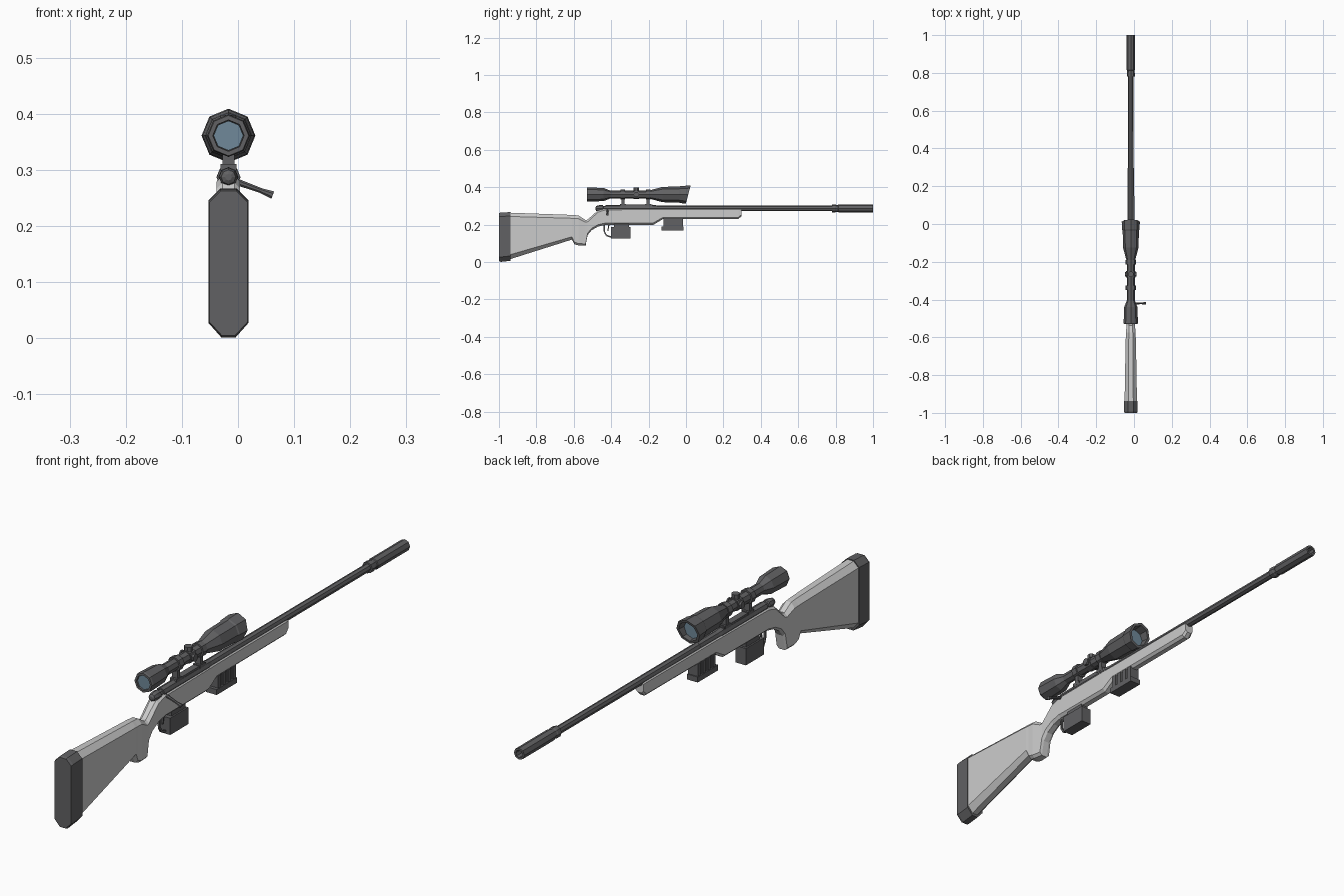
import bpy, bmesh, math
from mathutils import Vector

if "Cube" in bpy.data.objects:
    bpy.data.objects.remove(bpy.data.objects["Cube"])

CX = -0.017      # centre line of the rifle
BORE = 0.287     # height of barrel axis
SIGHT = 0.361    # height of scope axis

lens_mat = bpy.data.materials.new("lens_blue")
lens_mat.diffuse_color = (0.16, 0.25, 0.32, 1)
lens_mat.use_nodes = True
lens_mat.node_tree.nodes["Principled BSDF"].inputs["Base Color"].default_value = lens_mat.diffuse_color
dark = bpy.data.materials.new("dark_metal")
dark.diffuse_color = (0.12, 0.12, 0.125, 1)
dark.use_nodes = True
dark.node_tree.nodes["Principled BSDF"].inputs["Base Color"].default_value = dark.diffuse_color


def loft(name, rings, mat=None):
    """Skin a list of equal-length vertex rings and cap both ends."""
    bm = bmesh.new()
    vs = [[bm.verts.new(p) for p in r] for r in rings]
    n = len(rings[0])
    for a, b in zip(vs, vs[1:]):
        for i in range(n):
            j = (i + 1) % n
            bm.faces.new((a[i], a[j], b[j], b[i]))
    bm.faces.new(vs[0])
    bm.faces.new(vs[-1])
    bmesh.ops.recalc_face_normals(bm, faces=bm.faces)
    me = bpy.data.meshes.new(name)
    bm.to_mesh(me)
    bm.free()
    ob = bpy.data.objects.new(name, me)
    bpy.context.collection.objects.link(ob)
    if mat:
        me.materials.append(mat)
    return ob


def lathe(name, profile, z, n=8, mat=dark):
    """Turn (y, radius[, slant]) points round an axis along y."""
    rings = []
    for p in profile:
        y, r = p[:2]
        slant = p[2] if len(p) > 2 else 0
        ring = []
        for i in range(n):
            a = 2 * math.pi * i / n
            dz = r * math.sin(a)
            ring.append((CX + r * math.cos(a), y + slant * dz, z + dz))
        rings.append(ring)
    return loft(name, rings, mat)


def rod(name, a, b, r1, r2, n=8, mat=dark):
    """Tapered rod between two points."""
    a, b = Vector(a), Vector(b)
    q = (b - a).to_track_quat('Z', 'Y')
    ring = lambda c, r: [c + q @ Vector((r * math.cos(t), r * math.sin(t), 0))
                         for t in [2 * math.pi * (i + .5) / n for i in range(n)]]
    return loft(name, [ring(a, r1), ring(b, r2)], mat)


def box(name, hw, y0, y1, z0, z1, mat=dark):
    ring = lambda y: [(CX - hw, y, z0), (CX + hw, y, z0), (CX + hw, y, z1), (CX - hw, y, z1)]
    return loft(name, [ring(y0), ring(y1)], mat)


def section(y, top, bot, hw, ct, cb):
    """Eight-sided stock section, chamfered by ct at the top and cb below."""
    t, b = max(hw - ct, hw * .4), max(hw - cb, hw * .35)
    half = [(b, bot), (hw, bot + cb), (hw, top - ct), (t, top)]
    return [(CX + x, y, z) for x, z in half] + [(CX - x, y, z) for x, z in reversed(half)]


# Stock with grip and forearm
loft("stock", [section(*s) for s in [
    (-0.945, .264, .014, .033, .020, .024),
    (-0.610, .252, .120, .027, .018, .015),
    (-0.597, .251, .095, .026, .018, .012),
    (-0.575, .249, .089, .026, .017, .010),
    (-0.537, .225, .087, .022, .012, .010),
    (-0.526, .227, .144, .021, .012, .010),
    (-0.505, .246, .170, .021, .012, .010),
    (-0.470, .277, .190, .021, .010, .010),
    (-0.430, .285, .199, .021, .006, .010),
    (-0.175, .285, .199, .020, .004, .010),
    (-0.125, .285, .229, .019, .004, .009),
    (0.280, .285, .230, .018, .004, .009),
    (0.297, .283, .246, .016, .004, .008)]])

# Butt pad
loft("butt_pad", [section(*s) for s in [
    (-1.0, .262, .005, .034, .020, .024),
    (-0.99, .265, .001, .0355, .021, .026),
    (-0.937, .267, .007, .0355, .021, .026)]], dark)

# Barrel, suppressor, receiver and bolt
lathe("barrel", [(-0.05, .015), (0.80, .0145)], BORE)
lathe("suppressor", [(0.78, .014), (0.78, .021), (0.80, .021), (0.803, .019), (0.812, .019),
                     (0.815, .0215), (1.0, .0215), (1.0, .014), (0.93, .013)], BORE)
lathe("receiver", [(-0.43, .018), (-0.17, .018), (-0.15, .0155), (-0.04, .0155)], BORE)
lathe("bolt", [(-0.484, .006), (-0.48, .013), (-0.465, .017), (-0.445, .017), (-0.442, .013),
               (-0.42, .013)], BORE)
rod("bolt_handle", (CX, -0.42, .284), (0.048, -0.42, .2605), .007, .0045)
rod("bolt_knob", (0.042, -0.42, .2625), (0.062, -0.42, .255), .005, .0075)

# Scope body with hollow ends and slanted objective hood
lathe("scope_body", [
    (-0.522, .027), (-0.53, .028), (-0.53, .036), (-0.523, .038), (-0.44, .035), (-0.405, .021),
    (-0.20, .021), (-0.125, .041), (-0.035, .043), (-0.03, .046), (0.012, .048, .26),
    (0.012, .038, .26), (-0.02, .036)], SIGHT)
lathe("rear_lens", [(-0.525, .0265), (-0.515, .0265)], SIGHT, mat=lens_mat)
lathe("front_lens", [(-0.022, .035), (-0.015, .035)], SIGHT, mat=lens_mat)

# Scope mounts: clamp rings on posts over a rail
for label, y in (("rear", -0.338), ("front", -0.203)):
    lathe(label + "_scope_ring", [(y - .012, .027), (y + .012, .027)], SIGHT)
    box(label + "_scope_post", .011, y - .008, y + .008, .300, .338)
    box(label + "_mount_foot", .014, y - .016, y + .016, .298, .310)
box("mount_rail", .012, -0.32, -0.18, .294, .307)

# Adjustment turrets
ty = -0.266
lathe("turret_collar", [(ty - .016, .025), (ty + .016, .025)], SIGHT)
rod("top_turret", (CX, ty, SIGHT), (CX, ty, .398), .015, .015)
for label, s in (("left", -1), ("right", 1)):
    rod(label + "_turret", (CX, ty, SIGHT), (CX + s * .030, ty, SIGHT), .014, .014)

# Rear box with trigger guard and trigger
box("rear_box", .021, -0.402, -0.296, .125, .187)
box("rear_box_neck", .015, -0.385, -0.305, .18, .205)
guard = [(-0.438, .203), (-0.436, .160), (-0.425, .142), (-0.398, .133)]
for i, (a, b) in enumerate(zip(guard, guard[1:])):
    rod(f"trigger_guard_{i + 1}", (CX, *a), (CX, *b), .005, .005, 4)
rod("trigger", (CX, -0.412, .203), (CX, -0.418, .165), .005, .003, 4)

# Ribbed magazine with wider base
box("magazine", .016, -0.120, -0.018, .18, .245)
box("magazine_base", .022, -0.132, -0.013, .170, .190)
for i in range(4):
    y = -0.112 + i * .029
    box(f"magazine_rib_{i + 1}", .020, y - .008, y + .008, .185, .236)
